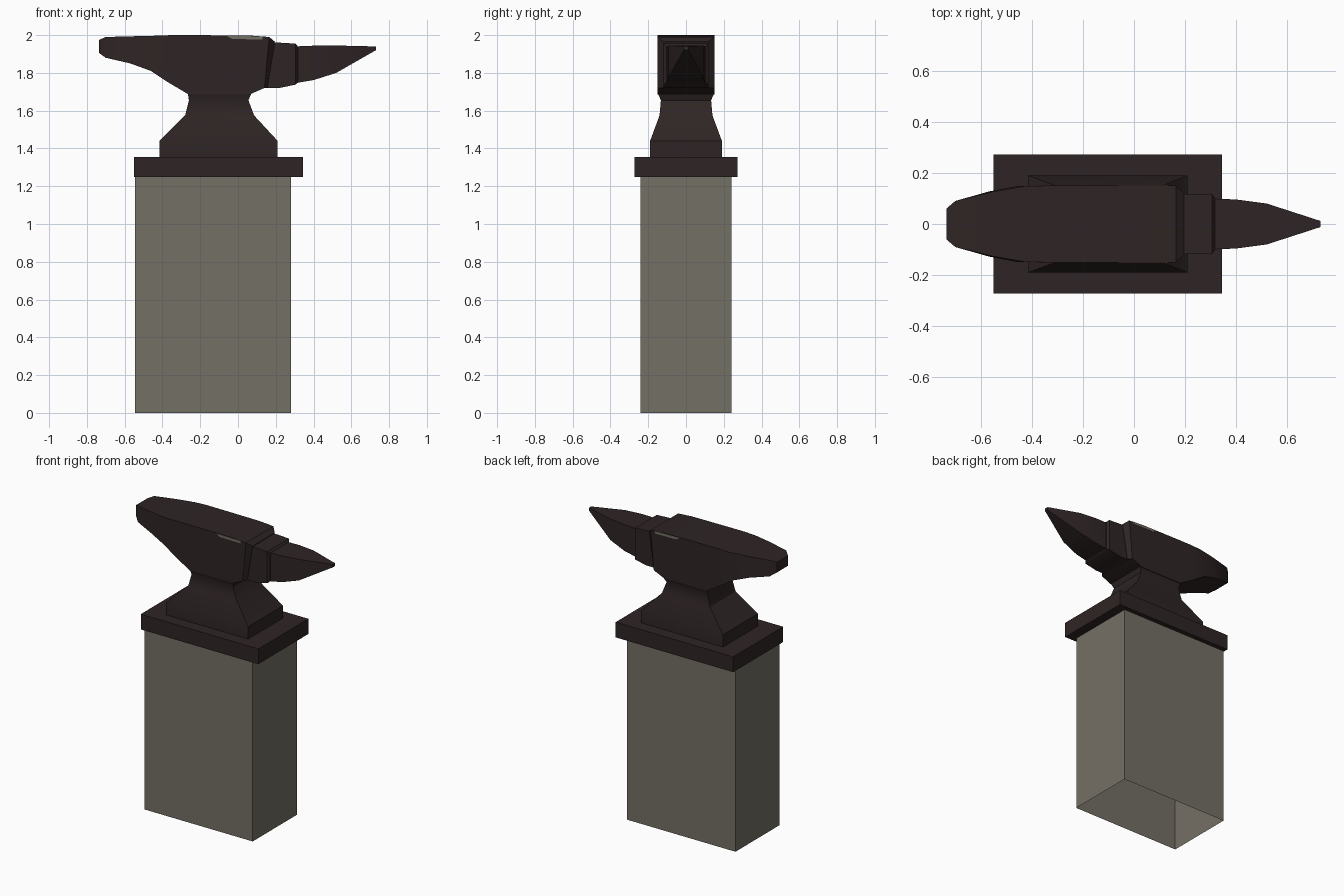
import bpy, bmesh, math

cube = bpy.data.objects.get("Cube")
if cube:
    bpy.data.objects.remove(cube, do_unlink=True)


def material(name, rgb):
    m = bpy.data.materials.new(name)
    m.use_nodes = True
    color = (*rgb, 1)
    m.diffuse_color = color
    m.node_tree.nodes["Principled BSDF"].inputs["Base Color"].default_value = color
    return m


IRON = material("dark_iron", (0.028, 0.018, 0.018))
STONE = material("grey_stone", (0.175, 0.16, 0.133))


def loft(name, rings, mat, cap_start=True, cap_end=True, smooth=False):
    """Join four-cornered rings into a skin."""
    bm = bmesh.new()
    loops = [[bm.verts.new(p) for p in ring] for ring in rings]
    for a, b in zip(loops, loops[1:]):
        for i in range(4):
            j = (i + 1) % 4
            bm.faces.new((a[i], a[j], b[j], b[i]))
    if cap_start:
        bm.faces.new(loops[0][::-1])
    if cap_end:
        bm.faces.new(loops[-1])
    bmesh.ops.recalc_face_normals(bm, faces=bm.faces)
    mesh = bpy.data.meshes.new(name)
    bm.to_mesh(mesh)
    bm.free()
    mesh.materials.append(mat)
    obj = bpy.data.objects.new(name, mesh)
    bpy.context.collection.objects.link(obj)
    if smooth:
        bpy.ops.object.select_all(action="DESELECT")
        obj.select_set(True)
        bpy.context.view_layer.objects.active = obj
        bpy.ops.object.shade_smooth_by_angle(angle=math.radians(30))
    return obj


def flat_ring(z, x0, x1, hy):
    return [(x0, -hy, z), (x1, -hy, z), (x1, hy, z), (x0, hy, z)]


def cross_ring(x_top, x_bottom, z0, z1, hy):
    return [(x_bottom, -hy, z0), (x_bottom, hy, z0), (x_top, hy, z1), (x_top, -hy, z1)]


# Pedestal, open underneath, and its cap
loft("pedestal", [flat_ring(z, -0.545, 0.28, 0.24) for z in (0, 1.25)],
     STONE, cap_start=False)
loft("cap_plate", [flat_ring(z, -0.55, 0.345, 0.272) for z in (1.25, 1.355)], IRON)

# Flared foot and waist
loft("anvil_foot", [flat_ring(*r) for r in (
    (1.355, -0.415, 0.21, 0.19),
    (1.44, -0.415, 0.21, 0.19),
    (1.575, -0.28, 0.085, 0.14),
    (1.655, -0.26, 0.055, 0.133),
    (1.69, -0.265, 0.07, 0.148))], IRON, smooth=True)

# Tapered heel and working face
loft("anvil_body", [cross_ring(*r) for r in (
    (-0.735, -0.735, 1.905, 1.975, 0.06),
    (-0.70, -0.70, 1.88, 1.99, 0.09),
    (-0.55, -0.57, 1.85, 1.994, 0.127),
    (-0.43, -0.46, 1.81, 1.997, 0.148),
    (-0.35, -0.37, 1.75, 2.0, 0.15),
    (-0.26, -0.26, 1.685, 2.0, 0.15),
    (0.06, 0.06, 1.685, 1.998, 0.15),
    (0.165, 0.14, 1.72, 1.99, 0.15),
    (0.195, 0.155, 1.72, 1.965, 0.12))], IRON, smooth=True)

# Step block between body and horn
loft("horn_step", [cross_ring(x, x, *r) for x, *r in (
    (0.14, 1.72, 1.96, 0.118),
    (0.22, 1.72, 1.96, 0.118),
    (0.305, 1.738, 1.955, 0.118),
    (0.317, 1.748, 1.94, 0.103))], IRON, smooth=True)

# Pointed horn
loft("horn", [cross_ring(x, x, *r) for x, *r in (
    (0.30, 1.745, 1.94, 0.1),
    (0.40, 1.762, 1.944, 0.096),
    (0.52, 1.80, 1.945, 0.08),
    (0.73, 1.92, 1.94, 0.012))], IRON, smooth=True)

# Worn strips along the upper edges
for side, y in (("right", -0.15), ("left", 0.15)):
    loft("worn_edge_" + side,
         [[(-0.03, y + d, 1.979), (0.13, y + d, 1.977),
           (0.13, y + d, 1.993), (-0.06, y + d, 1.996)] for d in (-0.002, 0.002)], STONE)
